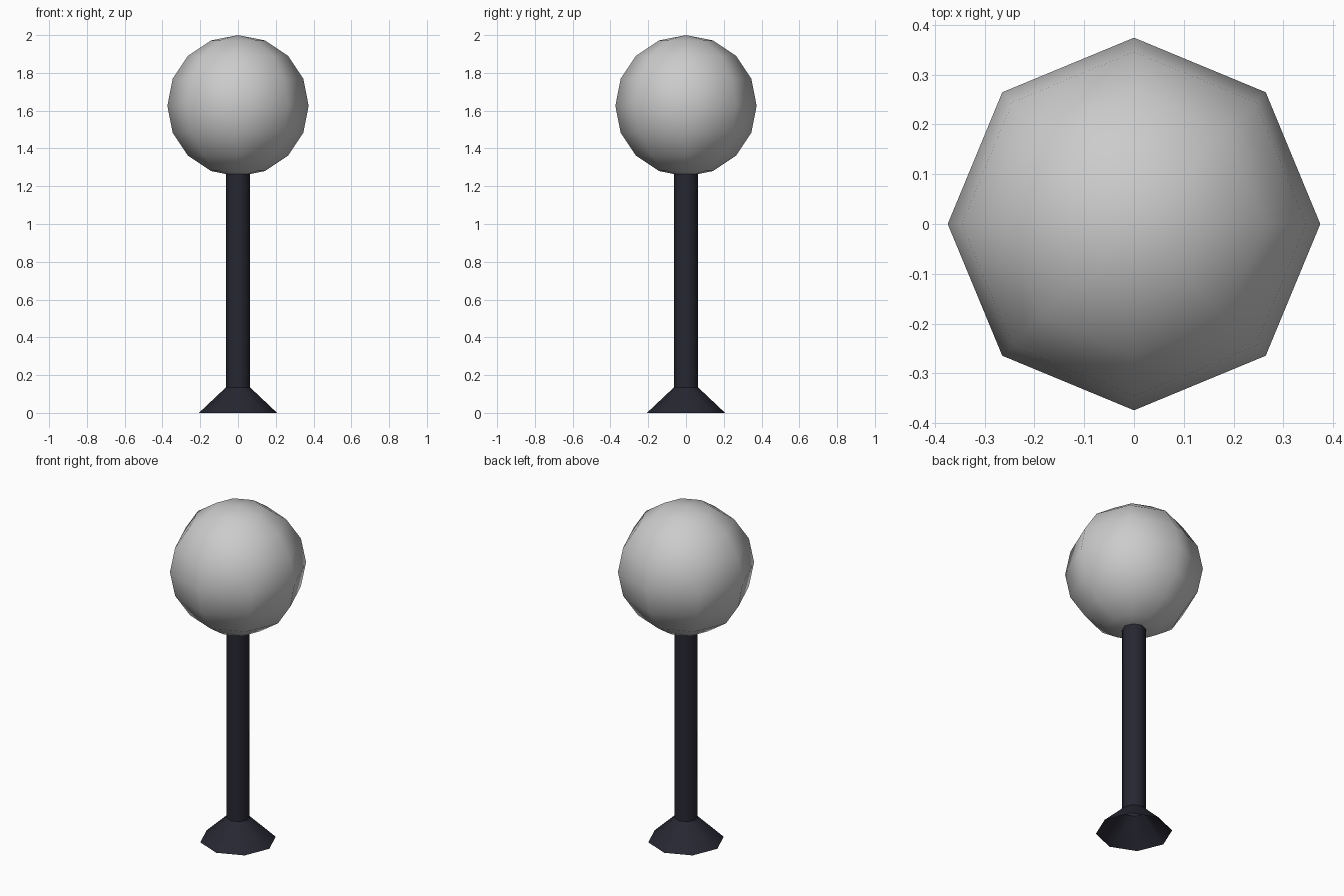
import bpy, math

if "Cube" in bpy.data.objects:
    bpy.data.objects.remove(bpy.data.objects["Cube"])

def material(name, rgb):
    m = bpy.data.materials.new(name)
    m.diffuse_color = (*rgb, 1)
    m.use_nodes = True
    m.node_tree.nodes["Principled BSDF"].inputs["Base Color"].default_value = m.diffuse_color
    return m

dark = material("dark metal", (0.02, 0.02, 0.032))
grey = material("light grey glass", (0.6, 0.6, 0.6))
SIDES = 8

def finish(name, mat, angle):
    ob = bpy.context.object
    ob.name = name
    ob.data.materials.append(mat)
    bpy.ops.object.shade_smooth_by_angle(angle=math.radians(angle))
    return ob

def tube(name, r_low, r_high, z_low, z_high):
    """Open eight-sided tube with corners on the x and y axes."""
    bpy.ops.mesh.primitive_cone_add(vertices=SIDES, radius1=r_low, radius2=r_high,
                                    depth=z_high - z_low, end_fill_type='NOTHING',
                                    location=(0, 0, (z_low + z_high) / 2))
    return finish(name, dark, 60)

# Flared foot and straight post
tube("flared_base", 0.207, 0.064, 0.0, 0.135)
tube("post", 0.064, 0.064, 0.135, 1.268)

# Low-poly globe on top
bpy.ops.mesh.primitive_uv_sphere_add(segments=SIDES, ring_count=8, radius=0.374,
                                     location=(0, 0, 1.626))
finish("globe", grey, 60)
